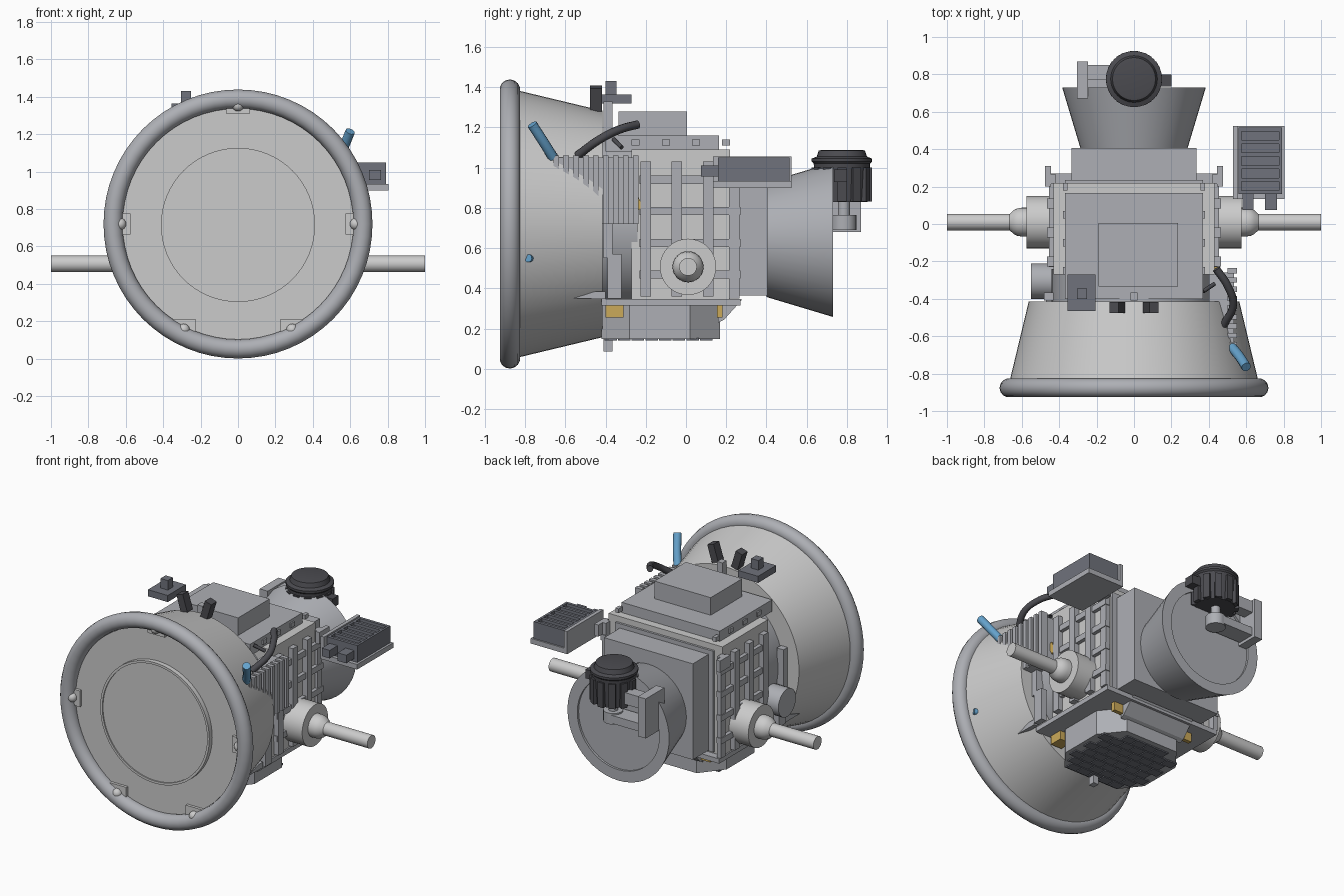
import bpy, bmesh, math
from mathutils import Vector, Matrix

if "Cube" in bpy.data.objects:
    bpy.data.objects.remove(bpy.data.objects["Cube"])


def mat(name, c):
    m = bpy.data.materials.new(name)
    m.diffuse_color = (*c, 1)
    m.use_nodes = True
    m.node_tree.nodes["Principled BSDF"].inputs["Base Color"].default_value = m.diffuse_color
    return m


DARK = mat("dark", (0.07, 0.07, 0.08))
SLATE = mat("slate", (0.16, 0.17, 0.2))
GOLD = mat("gold", (0.6, 0.4, 0.1))
BLUE = mat("blue", (0.13, 0.36, 0.6))
LIGHT = mat("light", (0.64, 0.645, 0.66))
STEEL = mat("steel", (0.42, 0.43, 0.46))
ZC = 0.72  # height of the dish axis


def finish(bm, name, m=None, smooth=False):
    bmesh.ops.recalc_face_normals(bm, faces=bm.faces)
    me = bpy.data.meshes.new(name)
    bm.to_mesh(me)
    bm.free()
    ob = bpy.data.objects.new(name, me)
    bpy.context.collection.objects.link(ob)
    if m:
        me.materials.append(m)
    if smooth:
        bpy.ops.object.select_all(action='DESELECT')
        ob.select_set(True)
        bpy.context.view_layer.objects.active = ob
        bpy.ops.object.shade_smooth_by_angle(angle=math.radians(35))
    return ob


def boxes(name, items, m=STEEL):
    """One object from many boxes, each (x0, x1, y0, y1, z0, z1)."""
    bm = bmesh.new()
    for x0, x1, y0, y1, z0, z1 in items:
        M = Matrix.Translation(((x0 + x1) / 2, (y0 + y1) / 2, (z0 + z1) / 2))
        M = M @ Matrix.Diagonal((x1 - x0, y1 - y0, z1 - z0, 1))
        bmesh.ops.create_cube(bm, size=1, matrix=M)
    return finish(bm, name, m)


def both(items):
    return items + [(-b, -a, *r) for a, b, *r in items]


def lathe(name, prof, origin, axis, m=STEEL, n=48):
    """Spin (radius, distance) pairs round an axis and cap the ends."""
    bm = bmesh.new()
    R = Vector(axis).to_track_quat('Z', 'Y').to_matrix()
    o = Vector(origin)
    rings = []
    for r, d in prof:
        rings.append([bm.verts.new(o + R @ Vector((r * math.cos(2 * math.pi * i / n),
                      r * math.sin(2 * math.pi * i / n), d))) for i in range(n)])
    for a, b in zip(rings, rings[1:]):
        for i in range(n):
            j = (i + 1) % n
            bm.faces.new((a[i], a[j], b[j], b[i]))
    bm.faces.new(rings[0])
    bm.faces.new(rings[-1])
    return finish(bm, name, m, True)


def prism(name, pts, vec, m=STEEL):
    bm = bmesh.new()
    f = bm.faces.new([bm.verts.new(p) for p in pts])
    ext = bmesh.ops.extrude_face_region(bm, geom=[f], use_keep_orig=True)
    bmesh.ops.translate(bm, vec=vec, verts=[v for v in ext['geom'] if isinstance(v, bmesh.types.BMVert)])
    return finish(bm, name, m)


def hose(name, pts, r, m):
    cu = bpy.data.curves.new(name, 'CURVE')
    cu.dimensions = '3D'
    cu.bevel_depth, cu.bevel_resolution, cu.use_fill_caps = r, 3, True
    sp = cu.splines.new('BEZIER')
    sp.bezier_points.add(len(pts) - 1)
    for b, p in zip(sp.bezier_points, pts):
        b.co = p
        b.handle_left_type = b.handle_right_type = 'AUTO'
    cu.materials.append(m)
    ob = bpy.data.objects.new(name, cu)
    bpy.context.collection.objects.link(ob)


# dish: rim, cone, raised hatch on the front plate
bpy.ops.mesh.primitive_torus_add(location=(0, -0.876, ZC), rotation=(math.pi / 2, 0, 0), major_radius=0.668,
                                 minor_radius=0.051, major_segments=64, minor_segments=14)
bpy.context.object.name = "dish_rim"
bpy.context.object.data.materials.append(STEEL)
bpy.ops.object.shade_smooth_by_angle()
lathe("dish_cone", [(0.64, -0.866), (0.665, -0.84), (0.563, -0.415)], (0, 0, ZC), (0, 1, 0), LIGHT, 64)
lathe("hatch_edge", [(0.396, -0.88), (0.396, -0.898), (0.412, -0.898), (0.412, -0.85)],
      (0, 0, 0.715), (0, 1, 0), LIGHT, 64)
lathe("front_hatch", [(0.4, -0.89), (0.4, -0.85)], (0, 0, 0.715), (0, 1, 0), None, 64)

# brackets and bolts inside the rim
br = both([(0.575, 0.63, -0.885, -0.84, ZC - 0.055, ZC + 0.055), (0.225, 0.37, -0.885, -0.84, 0.13, 0.21)])
boxes("rim_brackets", br + [(-0.065, 0.065, -0.885, -0.84, 1.31, 1.36)], LIGHT)
for x, z in [(0, 1.355), (0.63, ZC), (-0.63, ZC), (0.29, 0.155), (-0.29, 0.155)]:
    bpy.ops.mesh.primitive_uv_sphere_add(radius=0.032, segments=16, ring_count=8, location=(x, -0.888, z))
    bpy.context.object.name = "rim_bolt"
    bpy.context.object.data.materials.append(LIGHT)
    bpy.ops.object.shade_smooth()

# main body
lathe("neck_drum", [(0.44, -0.43), (0.44, -0.24)], (0, 0, ZC), (0, 1, 0))
boxes("main_body", [(-0.43, 0.43, -0.27, 0.22, 0.34, 1.09)], LIGHT)
boxes("rear_block", [(-0.37, 0.37, 0.2, 0.235, 0.36, 1.05), (-0.335, 0.335, 0.22, 0.405, 0.365, 1.02)])
boxes("roof_plate", [(-0.37, 0.37, -0.4, 0.165, 1.08, 1.16)])
boxes("roof_box", [(-0.19, 0.235, -0.335, 0.005, 1.15, 1.28)])
boxes("roof_clips", both([(0.355, 0.38, y - 0.02, y + 0.02, 1.11, 1.14) for y in (-0.25, -0.1, 0.05, 0.2)]))

# side lattice on both flanks
lat = [(0.42, 0.465, y - 0.026, y + 0.026, 0.36, 1.03) for y in (-0.2, -0.045, 0.11)]
lat += [(0.42, 0.455, -0.23, 0.27, z - 0.02, z + 0.02) for z in (0.47, 0.625, 0.785, 0.94)]
lat += [(0.42, 0.45, 0.215, 0.265, 0.35, 1.04), (0.445, 0.475, 0.2, 0.31, 0.96, 1.04)]
boxes("side_lattice", both(lat))

# clamp posts spaced round the neck
boxes("clamp_posts", both([(0.43, 0.48, -0.41, -0.365, 0.55, 0.86), (0.44, 0.48, -0.39, -0.32, 0.35, 0.57)])
      + [(-0.02, 0.02, -0.41, -0.365, 1.08, 1.33), (-0.02, 0.02, -0.41, -0.365, 0.085, 0.23)])

# floor ledge with pointed front tips
boxes("floor_ledge", [(-0.44, 0.44, -0.42, 0.27, 0.315, 0.347)])
for s in (1, -1):
    prism("ledge_tip", [(s * 0.44, -0.4, 0.347), (s * 0.44, -0.56, 0.35), (s * 0.44, -0.45, 0.385),
                        (s * 0.44, -0.4, 0.385)], (s * 0.03, 0, 0))

# belly with chamfered corners and brick tiles
half = [(0.2, 0.17), (0.32, 0.02), (0.32, -0.28), (0.21, -0.42)]
out = half + [(-x, y) for x, y in reversed(half)]
prism("belly", [(x, y, 0.148) for x, y in out], (0, 0, 0.17))
tiles = []
for r in range(8):
    y = -0.375 + r * 0.068
    for c in range(-3, 4):
        x = c * 0.085 + (0.0425 if r % 2 else 0)
        if abs(x) < (0.18 if r in (0, 7) else 0.27):
            tiles.append((x - 0.039, x + 0.039, y - 0.031, y + 0.031, 0.14, 0.152))
boxes("belly_tiles", tiles, SLATE)
prism("rear_flap", [(-0.24, 0.16, 0.23), (-0.24, 0.19, 0.245), (-0.24, 0.28, 0.345), (-0.24, 0.16, 0.345)],
      (0.48, 0, 0))
boxes("gold_blocks", both([(0.22, 0.31, 0.155, 0.182, 0.255, 0.32), (0.25, 0.335, -0.4, -0.31, 0.255, 0.32)]), GOLD)
g = boxes("gold_tab", [(-0.02, 0.02, -0.018, 0.018, -0.04, 0.04)], GOLD)
g.location, g.rotation_euler = (0.44, -0.245, 0.83), (0.45, 0, 0)

# side axles
for s in (1, -1):
    prof = [(0.14, 0.4), (0.14, 0.575), (0.077, 0.575)]
    prof += [(0.077 * math.cos(a), 0.6 + 0.077 * math.sin(a)) for a in (0, 0.3, 0.6, 0.9)]
    lathe("axle", prof + [(0.044, 0.665), (0.044, 1.0)], (0, 0.01, 0.507), (s, 0, 0), LIGHT, 32)
lathe("left_canister", [(0.095, 0.43), (0.095, 0.55)], (0, -0.305, 0.54), (-1, 0, 0), n=24)

# rear nozzle with a flat lip and shallow recess
lathe("rear_nozzle", [(0.285, 0.4), (0.384, 0.73), (0.31, 0.73), (0.31, 0.715)], (0, 0, 0.642), (0, 1, 0))

# dark ribbed drum on its rear arm
CY = 0.775
lathe("rear_drum", [(0.128, 0.83), (0.14, 1.02), (0.15, 1.03), (0.15, 1.045), (0.125, 1.055), (0.115, 1.085),
                    (0.1, 1.088)], (0, CY, 0), (0, 0, 1), DARK, 32)
for i in range(12):
    a = 2 * math.pi * i / 12
    rib = boxes("drum_rib", [(0.11, 0.15, -0.022, 0.022, 0.832, 1.0)], DARK)
    rib.location, rib.rotation_euler = (0, CY, 0), (0, 0, a)
boxes("drum_plug", [(0.12, 0.2, 0.735, 0.8, 0.93, 0.99)], DARK)
boxes("arm_plate", [(-0.305, -0.245, 0.67, 0.87, 0.68, 0.95), (-0.25, -0.12, 0.77, 0.85, 0.86, 0.94)])
boxes("arm", [(-0.25, 0, 0.725, 0.845, 0.7, 0.755)])
lathe("arm_end", [(0.062, 0.69), (0.062, 0.765), (0.03, 0.765), (0.03, 0.84)], (0, 0.785, 0), (0, 0, 1), n=24)

# equipment pack on the right, in an open tray
boxes("pack_tray", [(0.53, 0.805, 0.135, 0.525, 0.9, 0.935), (0.53, 0.555, 0.135, 0.525, 0.93, 1.055)])
boxes("pack", [(0.56, 0.79, 0.16, 0.515, 0.935, 1.03)], SLATE)
boxes("pack_frame", [(0.56, 0.575, 0.16, 0.515, 1.03, 1.05), (0.775, 0.79, 0.16, 0.515, 1.03, 1.05)]
      + [(0.575, 0.775, 0.16 + i * 0.067, 0.18 + i * 0.067, 1.03, 1.05) for i in range(6)], SLATE)
boxes("pack_plugs", [(0.58, 0.64, 0.075, 0.165, 0.955, 1.01), (0.7, 0.765, 0.075, 0.165, 0.955, 1.01)], SLATE)

# radiator partly sunk into the cone
boxes("radiator_panel", [(0.4, 0.535, -0.655, -0.26, 0.72, 1.05)])
boxes("radiator_fins", [(0.5, 0.55, -0.66 + i * 0.0495, -0.632 + i * 0.0495, 0.72, 1.06) for i in range(9)])

# hose, blue tube and blue nub
hose("black_hose", [(0.44, -0.24, 1.215), (0.5, -0.33, 1.19), (0.53, -0.43, 1.14), (0.48, -0.54, 1.06)], 0.021, DARK)
hose("short_cable", [(0.37, -0.36, 1.14), (0.43, -0.32, 1.1)], 0.011, DARK)
hose("blue_tube", [(0.525, -0.66, 1.05), (0.565, -0.71, 1.13), (0.6, -0.765, 1.215)], 0.026, BLUE)
hose("blue_nub", [(0.61, -0.775, 0.55), (0.635, -0.785, 0.55)], 0.02, BLUE)

# sensor and antenna blocks on the roof
boxes("roof_sensor", [(-0.355, -0.205, -0.465, -0.27, 1.32, 1.365), (-0.305, -0.25, -0.4, -0.345, 1.36, 1.43)], SLATE)
for s in (1, -1):
    b = boxes("roof_stub", [(-0.025, 0.025, -0.03, 0.03, -0.06, 0.06)], DARK)
    b.location, b.rotation_euler = (s * 0.09, -0.447, 1.345), (0, s * 0.3, 0)
